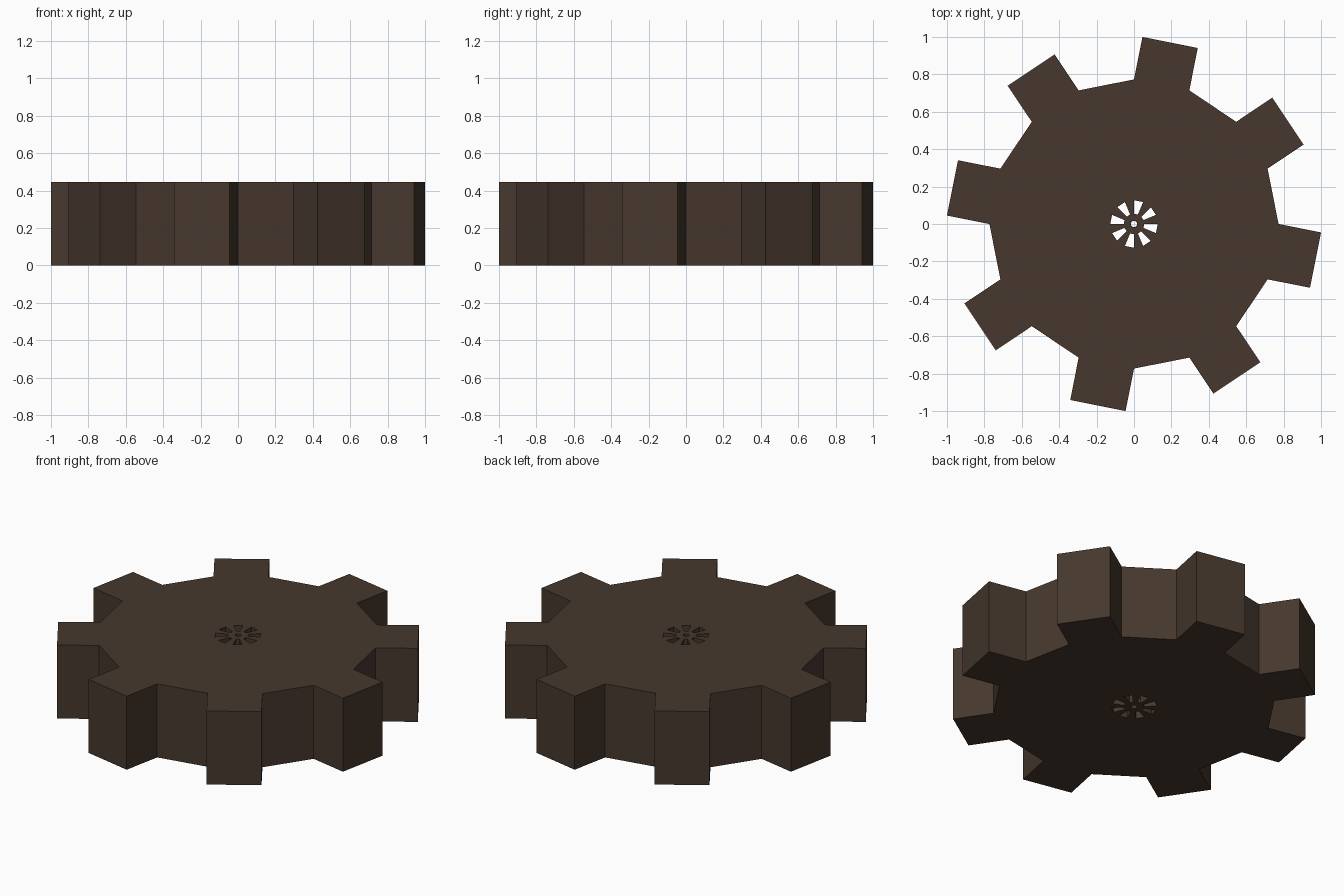
import bpy, bmesh
from math import sin, cos, pi
from mathutils import Vector

if "Cube" in bpy.data.objects:
    bpy.data.objects.remove(bpy.data.objects["Cube"])

TEETH = 8
SIDES = TEETH * 2
HEIGHT = 0.445
BORE, HUB, SLOT, ROOT = 0.017, 0.055, 0.127, 0.773   # ring radii
TOOTH = 0.2315                                       # tooth length

bm = bmesh.new()


def ring(radius):
    # first corner at the top, running clockwise
    return [bm.verts.new((radius * sin(2 * pi * i / SIDES),
                          radius * cos(2 * pi * i / SIDES), 0))
            for i in range(SIDES)]


bore, hub, slot, root = (ring(r) for r in (BORE, HUB, SLOT, ROOT))

for i in range(SIDES):
    j = (i + 1) % SIDES
    # hub ring and gear body
    bm.faces.new((bore[i], hub[i], hub[j], bore[j]))
    bm.faces.new((slot[i], root[i], root[j], slot[j]))
    if i % 2:
        # spoke between two slots
        bm.faces.new((hub[i], slot[i], slot[j], hub[j]))
    else:
        # straight tooth standing square on its root face
        a = 2 * pi * (i + 0.5) / SIDES
        out = Vector((sin(a), cos(a), 0)) * TOOTH
        tip_i = bm.verts.new(root[i].co + out)
        tip_j = bm.verts.new(root[j].co + out)
        bm.faces.new((root[i], tip_i, tip_j, root[j]))

# make the plan face upward
bm.normal_update()
for f in bm.faces:
    if f.normal.z < 0:
        f.normal_flip()

mesh = bpy.data.meshes.new("gear_wheel")
bm.to_mesh(mesh)
bm.free()
gear = bpy.data.objects.new("gear_wheel", mesh)
bpy.context.collection.objects.link(gear)

# thickness, from z = 0 upward
solid = gear.modifiers.new("thickness", 'SOLIDIFY')
solid.thickness = HEIGHT
solid.offset = 1

# dark brown metal
mat = bpy.data.materials.new("dark_brown")
mat.diffuse_color = (0.062, 0.039, 0.027, 1)
mat.use_nodes = True
mat.node_tree.nodes["Principled BSDF"].inputs["Base Color"].default_value = mat.diffuse_color
mesh.materials.append(mat)
